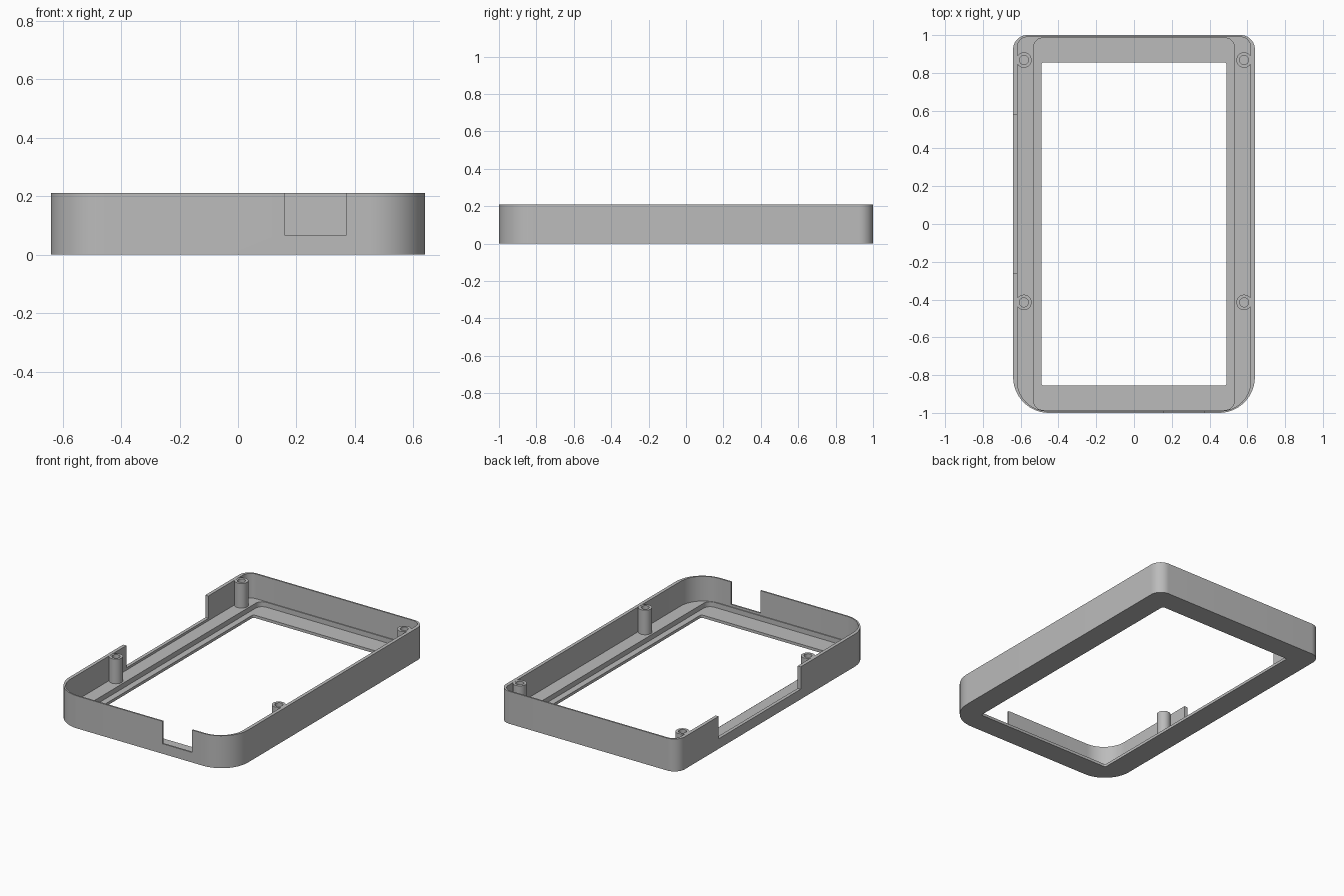
import bpy, bmesh
from math import radians, cos, sin, pi
from mathutils import Vector

cube = bpy.data.objects.get("Cube")
if cube:
    bpy.data.objects.remove(cube, do_unlink=True)

HEIGHT = 0.21
LEDGE = 0.05
RECESS = 0.018
NOTCH = 0.065

grey = bpy.data.materials.new("grey plastic")
grey.use_nodes = True
colour = (0.5, 0.5, 0.5, 1)
grey.diffuse_color = colour
grey.node_tree.nodes["Principled BSDF"].inputs["Base Color"].default_value = colour


def finish(bm, name):
    """Turn a bmesh into a named grey object."""
    bmesh.ops.recalc_face_normals(bm, faces=bm.faces)
    mesh = bpy.data.meshes.new(name)
    bm.to_mesh(mesh)
    bm.free()
    mesh.materials.append(grey)
    ob = bpy.data.objects.new(name, mesh)
    bpy.context.collection.objects.link(ob)
    return ob


def rounded_slab(name, half_x, half_y, z0, z1, r_front, r_back, steps=14):
    """Extruded rectangle with its own corner radius at the front and back."""
    bm = bmesh.new()
    ring = []
    corners = ((1, 1, r_back), (-1, 1, r_back), (-1, -1, r_front), (1, -1, r_front))
    for quarter, (sx, sy, r) in enumerate(corners):
        for i in range(steps + 1):
            a = (quarter + i / steps) * pi / 2
            ring.append(bm.verts.new((sx * (half_x - r) + r * cos(a),
                                      sy * (half_y - r) + r * sin(a), z0)))
    base = bm.faces.new(ring)
    top = bmesh.ops.extrude_face_region(bm, geom=[base])
    verts = [g for g in top["geom"] if isinstance(g, bmesh.types.BMVert)]
    bmesh.ops.translate(bm, verts=verts, vec=(0, 0, z1 - z0))
    return finish(bm, name)


def box(name, x0, x1, y0, y1, z0, z1):
    bm = bmesh.new()
    bmesh.ops.create_cube(bm, size=1)
    bmesh.ops.scale(bm, verts=bm.verts, vec=(x1 - x0, y1 - y0, z1 - z0))
    bmesh.ops.translate(bm, verts=bm.verts,
                        vec=((x0 + x1) / 2, (y0 + y1) / 2, (z0 + z1) / 2))
    return finish(bm, name)


def cut(target, cutter):
    """Subtract a cutter for good, then drop it."""
    cutter.hide_render = True
    mod = target.modifiers.new("cut", 'BOOLEAN')
    mod.operation = 'DIFFERENCE'
    mod.solver = 'EXACT'
    mod.object = cutter
    bpy.context.view_layer.objects.active = target
    bpy.ops.object.modifier_apply(modifier=mod.name)
    bpy.data.objects.remove(cutter, do_unlink=True)


def smooth(ob):
    bpy.ops.object.select_all(action='DESELECT')
    ob.select_set(True)
    bpy.context.view_layer.objects.active = ob
    bpy.ops.object.shade_smooth_by_angle(angle=radians(30))


# Tray: outer shell, hollow, screen recess and window
frame = rounded_slab("case_frame", 0.64, 1, 0, HEIGHT, 0.19, 0.075)
cut(frame, rounded_slab("hollow", 0.618, 0.99, LEDGE, 0.3, 0.16, 0.055))
cut(frame, rounded_slab("recess", 0.53, 0.984, RECESS, 0.3, 0.045, 0.045))
cut(frame, rounded_slab("window", 0.49, 0.855, -0.1, 0.3, 0.012, 0.012, 5))

# Port notches in the front wall and in the long side wall
cut(frame, box("front_notch", 0.16, 0.37, -1.1, -0.975, NOTCH, 0.3))
cut(frame, box("side_notch", -0.7, -0.6, -0.26, 0.58, NOTCH, 0.3))
smooth(frame)


# Hollow screw posts standing on the ledge
def screw_post(name, x, y):
    profile = ((0, 0.06), (0.024, 0.06), (0.024, 0.209), (0.041, 0.209),
               (0.041, 0.03), (0, 0.03))
    bm = bmesh.new()
    verts = [bm.verts.new((r, 0, z)) for r, z in profile]
    edges = [bm.edges.new(pair) for pair in zip(verts, verts[1:])]
    bmesh.ops.spin(bm, geom=verts + edges, cent=(0, 0, 0), axis=(0, 0, 1),
                   angle=2 * pi, steps=32)
    bmesh.ops.remove_doubles(bm, verts=bm.verts, dist=0.0001)
    bmesh.ops.translate(bm, verts=bm.verts, vec=Vector((x, y, 0)))
    smooth(finish(bm, name))


for side, sx in (("left", 1), ("right", -1)):
    for end, y in (("front", -0.415), ("back", 0.868)):
        screw_post(f"{end}_{side}_screw_post", sx * 0.583, y)
